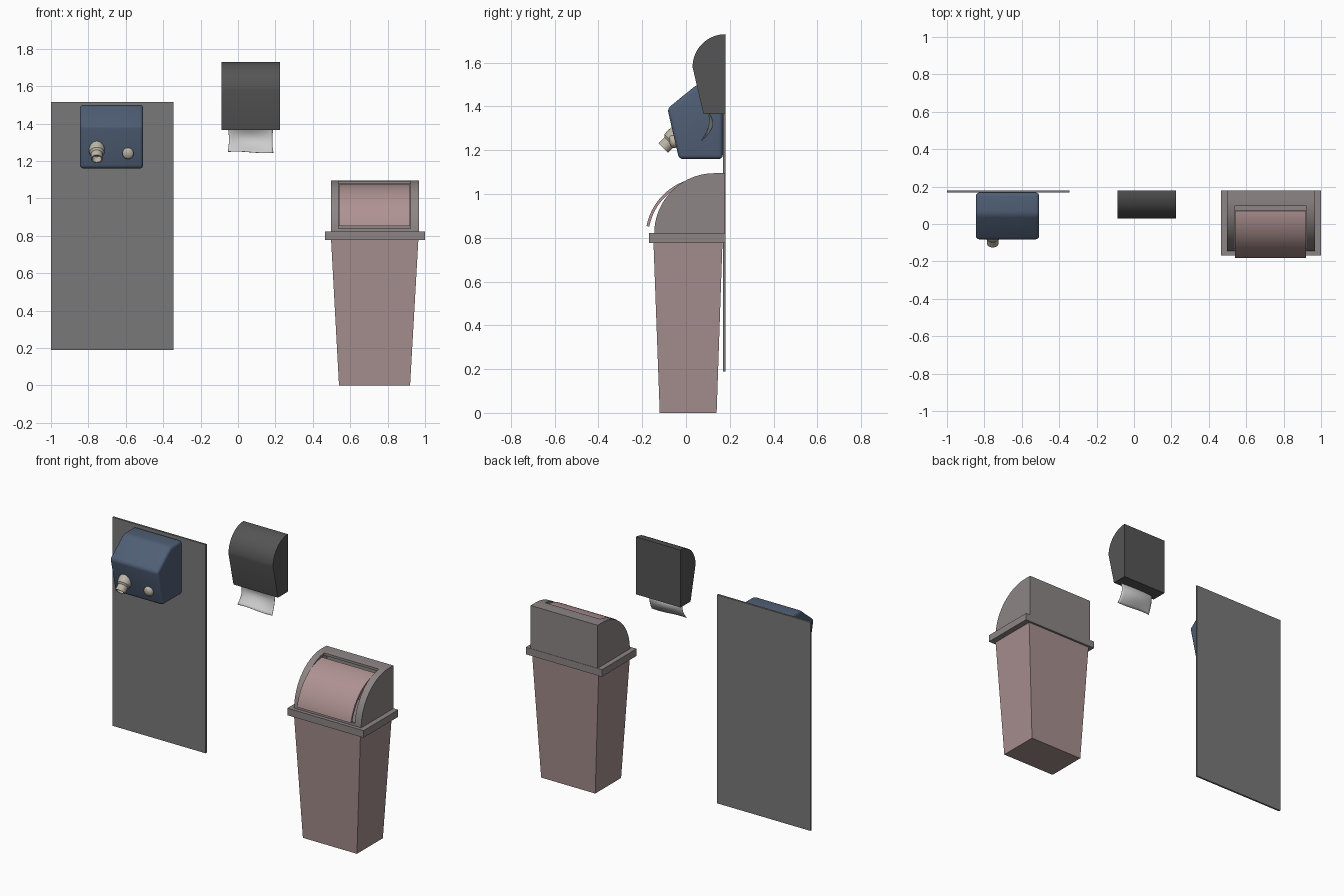
import bpy, bmesh, math
from mathutils import Vector

if "Cube" in bpy.data.objects:
    bpy.data.objects.remove(bpy.data.objects["Cube"])


def finish(bm, name, color=None, smooth=True):
    bmesh.ops.recalc_face_normals(bm, faces=bm.faces[:])
    me = bpy.data.meshes.new(name)
    bm.to_mesh(me)
    bm.free()
    ob = bpy.data.objects.new(name, me)
    bpy.context.collection.objects.link(ob)
    if color:
        mat = bpy.data.materials.new(name + "_colour")
        mat.diffuse_color = (*color, 1)
        mat.use_nodes = True
        mat.node_tree.nodes["Principled BSDF"].inputs["Base Color"].default_value = mat.diffuse_color
        me.materials.append(mat)
    if smooth:
        shade(ob)
    return ob


def activate(ob):
    bpy.ops.object.select_all(action='DESELECT')
    ob.select_set(True)
    bpy.context.view_layer.objects.active = ob


def shade(ob):
    activate(ob)
    bpy.ops.object.shade_smooth_by_angle(angle=math.radians(30))


def apply_mod(ob, kind, **settings):
    mod = ob.modifiers.new(kind.lower(), kind)
    for key, value in settings.items():
        setattr(mod, key, value)
    activate(ob)
    bpy.ops.object.modifier_apply(modifier=mod.name)


def arc(cy, cz, r, a0, a1, n=24):
    angles = [math.radians(a0 + (a1 - a0) * i / n) for i in range(n + 1)]
    return [(cy + r * math.cos(a), cz + r * math.sin(a)) for a in angles]


def prism(name, profile, x0, x1, color=None, smooth=True):
    """Extrude a (y, z) outline from x0 to x1."""
    bm = bmesh.new()
    a, b = [[bm.verts.new((x, y, z)) for y, z in profile] for x in (x0, x1)]
    bm.faces.new(a)
    bm.faces.new(b)
    for i in range(len(a)):
        j = (i + 1) % len(a)
        bm.faces.new((a[i], a[j], b[j], b[i]))
    return finish(bm, name, color, smooth)


def frustum(name, bottom, top, color):
    """Box between two (x0, x1, y0, y1, z) rectangles."""
    bm = bmesh.new()
    lo, hi = [[bm.verts.new((x, y, z)) for x, y in ((x0, y0), (x1, y0), (x1, y1), (x0, y1))]
              for x0, x1, y0, y1, z in (bottom, top)]
    bm.faces.new(lo)
    bm.faces.new(hi)
    for i in range(4):
        j = (i + 1) % 4
        bm.faces.new((lo[i], lo[j], hi[j], hi[i]))
    return finish(bm, name, color, False)


def lathe(name, profile, origin, direction, color, n=24):
    """Spin (radius, distance) points about an axis."""
    q = Vector((0, 0, 1)).rotation_difference(Vector(direction))
    bm = bmesh.new()
    rings = []
    for r, d in profile:
        rings.append([bm.verts.new(Vector(origin) + q @ Vector(
            (r * math.cos(math.tau * i / n), r * math.sin(math.tau * i / n), d))) for i in range(n)])
    for a, b in zip(rings, rings[1:]):
        for i in range(n):
            j = (i + 1) % n
            bm.faces.new((a[i], a[j], b[j], b[i]))
    bm.faces.new(rings[0])
    bm.faces.new(rings[-1])
    return finish(bm, name, color)


PINK, FLAP = (0.38, 0.27, 0.27), (0.43, 0.29, 0.29)
TAUPE, BEIGE = (0.27, 0.235, 0.235), (0.5, 0.46, 0.39)
BLUE, PANEL = (0.08, 0.115, 0.18), (0.19, 0.19, 0.19)
DARK, PAPER = (0.09, 0.09, 0.09), (0.65, 0.65, 0.65)

# Wall panel
frustum("wall_panel", (-1, -0.345, 0.168, 0.18, 0.19), (-1, -0.345, 0.168, 0.18, 1.515), PANEL)

# Hand dryer with rounded edges
dryer = prism("dryer_body", [(0.168, 1.16), (-0.032, 1.16), (-0.085, 1.39), (0.05, 1.5), (0.168, 1.5)],
              -0.845, -0.507, BLUE, False)
apply_mod(dryer, 'BEVEL', width=0.018, segments=4, limit_method='ANGLE')
shade(dryer)

# Dryer nozzle, open at the tip, and push button
lathe("dryer_nozzle", [(0.04, -0.02), (0.042, 0.025), (0.04, 0.042), (0.031, 0.052), (0.031, 0.09),
                       (0.025, 0.09), (0.024, 0.05)],
      (-0.755, -0.04, 1.274), (0, -1, -1), BEIGE)
dome = [(0.03 * math.cos(a), 0.012 + 0.016 * math.sin(a))
        for a in [math.radians(85) * i / 7 for i in range(8)]]
lathe("dryer_button", [(0.03, -0.02)] + dome, (-0.588, -0.049, 1.242), (0, -0.977, -0.212), BEIGE)

# Paper towel dispenser
prism("towel_dispenser", [(0.18, 1.365), (0.08, 1.365)] + arc(0.18, 1.58, 0.15, 180, 90),
      -0.088, 0.225, DARK)

# Paper sheet, curling forward and bowed across its width
bm = bmesh.new()
NX, NZ = 16, 12
grid = []
for k in range(NZ + 1):
    t = k / NZ
    row = []
    for i in range(NX + 1):
        s = 2 * i / NX - 1
        bow = 0.018 * math.sin(math.pi * t) * (1 - s * s)
        y = 0.1 + 0.012 * math.sin(math.pi * t) - 0.027 * t * t + bow
        z = 1.38 - t * (0.134 + 0.004 * math.sin(2.5 * s))
        x = 0.0675 + s * (0.122 - 0.006 * math.sin(math.pi * t))
        row.append(bm.verts.new((x, y, z)))
    grid.append(row)
for a, b in zip(grid, grid[1:]):
    for i in range(NX):
        bm.faces.new((a[i], a[i + 1], b[i + 1], b[i]))
sheet = finish(bm, "paper_sheet", PAPER)
apply_mod(sheet, 'SOLIDIFY', thickness=0.002)

# Waste bin body and rim
frustum("bin_body", (0.54, 0.92, -0.12, 0.14, 0), (0.497, 0.965, -0.149, 0.167, 0.79), PINK)
frustum("bin_rim", (0.465, 1, -0.168, 0.18, 0.777), (0.465, 1, -0.168, 0.18, 0.822), TAUPE)

# Hollow domed hood with a front opening
hood = prism("bin_hood", [(0.178, 0.815), (0.178, 1.095)] + arc(0.13, 0.82, 0.275, 90, 180),
             0.496, 0.967, TAUPE, False)
hollow = prism("hood_hollow", [(0.163, 0.822), (0.163, 1.08)] + arc(0.13, 0.82, 0.26, 90, 179),
               0.511, 0.952, None, False)
opening = frustum("hood_opening", (0.538, 0.923, -0.4, 0.095, 0.838), (0.538, 0.923, -0.4, 0.095, 1.3), None)
for cutter in (hollow, opening):
    apply_mod(hood, 'BOOLEAN', operation='DIFFERENCE', solver='EXACT', object=cutter)
    bpy.data.objects.remove(cutter)
shade(hood)

# Curved swing flap, tilted outwards
prism("bin_flap", arc(0.0895, 0.801, 0.275, 169, 94) + arc(0.0895, 0.801, 0.262, 94, 169),
      0.541, 0.92, FLAP)
